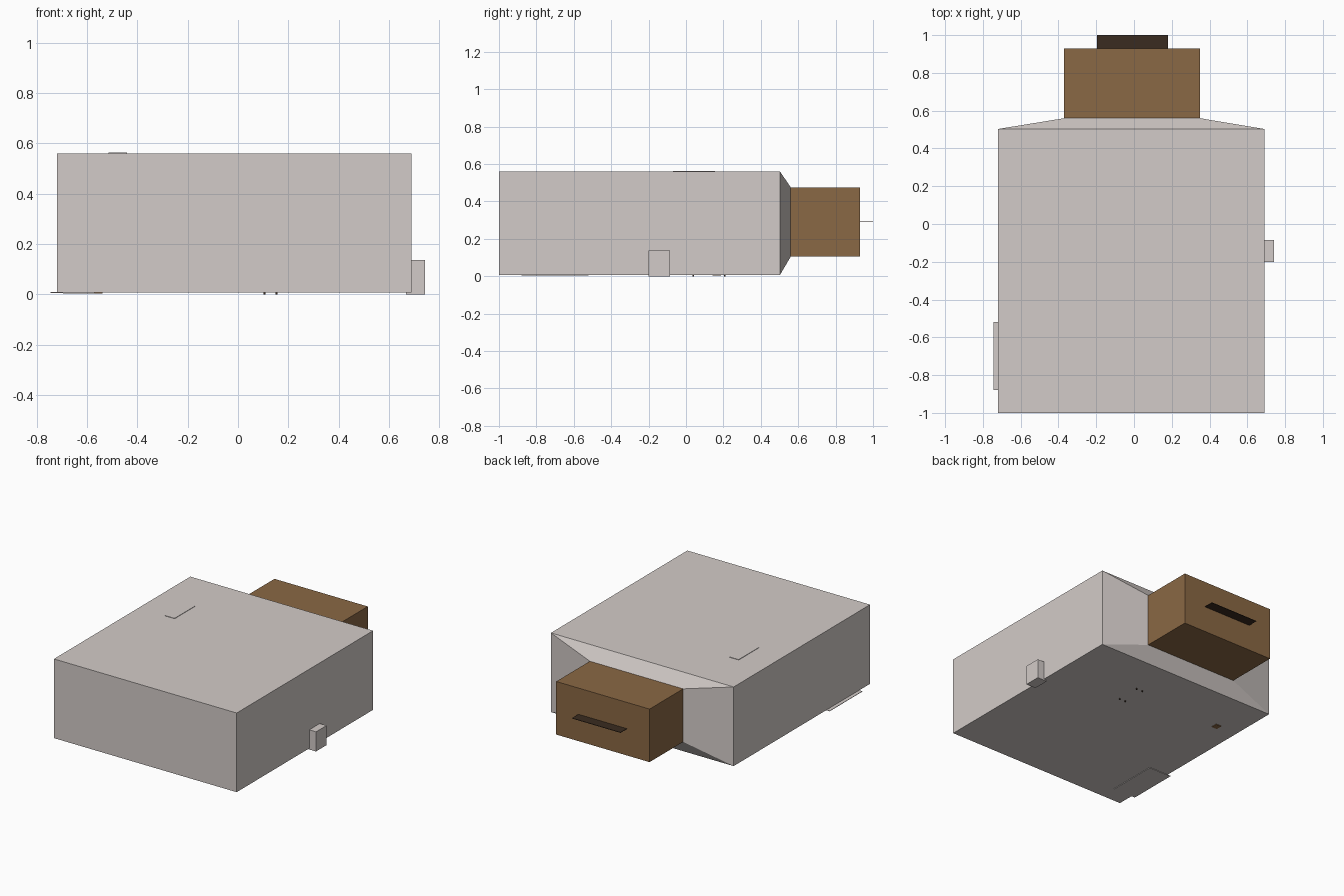
import bpy
import bmesh

if "Cube" in bpy.data.objects:
    bpy.data.objects.remove(bpy.data.objects["Cube"])


def material(name, rgb):
    m = bpy.data.materials.new(name)
    m.diffuse_color = (*rgb, 1.0)
    m.use_nodes = True
    m.node_tree.nodes["Principled BSDF"].inputs["Base Color"].default_value = m.diffuse_color
    return m


GREY = material("warm grey", (0.65, 0.60, 0.58))
BROWN = material("brown", (0.255, 0.138, 0.058))
DARK = material("dark brown", (0.042, 0.024, 0.014))


def finish(name, bm, mat):
    bmesh.ops.recalc_face_normals(bm, faces=bm.faces)
    mesh = bpy.data.meshes.new(name)
    bm.to_mesh(mesh)
    bm.free()
    mesh.materials.append(mat)
    ob = bpy.data.objects.new(name, mesh)
    bpy.context.collection.objects.link(ob)
    return ob


def box(name, x, y, z, mat):
    """Box from (min, max) ranges on each axis."""
    bm = bmesh.new()
    bmesh.ops.create_cube(bm, size=1)
    for v in bm.verts:
        v.co = [r[0] if c < 0 else r[1] for c, r in zip(v.co, (x, y, z))]
    return finish(name, bm, mat)


# main hall: rectangular sections lofted along y, tapering at the back
sections = [
    (-1.0, -0.72, 0.69, 0.008, 0.56),
    (0.503, -0.72, 0.69, 0.008, 0.56),
    (0.56, -0.37, 0.35, 0.105, 0.475),
]
bm = bmesh.new()
rings = [[bm.verts.new(p) for p in ((x0, y, z0), (x1, y, z0), (x1, y, z1), (x0, y, z1))]
         for y, x0, x1, z0, z1 in sections]
for a, b in zip(rings, rings[1:]):
    for i in range(4):
        j = (i + 1) % 4
        bm.faces.new((a[i], a[j], b[j], b[i]))
bm.faces.new(rings[0])
bm.faces.new(rings[-1])
finish("main_body", bm, GREY)

# rear block and its thin shelf
box("rear_block", (-0.37, 0.35), (0.56, 0.93), (0.105, 0.475), BROWN)
box("rear_shelf", (-0.195, 0.18), (0.92, 1.0), (0.289, 0.292), DARK)

# side box, roof panel and thin plates under the left edge
box("side_box", (0.667, 0.742), (-0.2, -0.085), (0.0, 0.137), GREY)
box("roof_panel", (-0.515, -0.44), (-0.07, 0.155), (0.55, 0.563), GREY)
box("left_ledge", (-0.745, -0.57), (-0.88, -0.52), (0.006, 0.009), GREY)
box("left_underplate", (-0.695, -0.57), (-0.88, -0.52), (0.004, 0.009), GREY)

# small underside details
box("underside_tab", (-0.58, -0.538), (0.143, 0.188), (0.004, 0.02), BROWN)
for x in (0.105, 0.152):
    for y in (0.038, 0.208):
        box("underside_pin", (x - 0.004, x + 0.004), (y - 0.004, y + 0.004), (0.0, 0.02), DARK)
